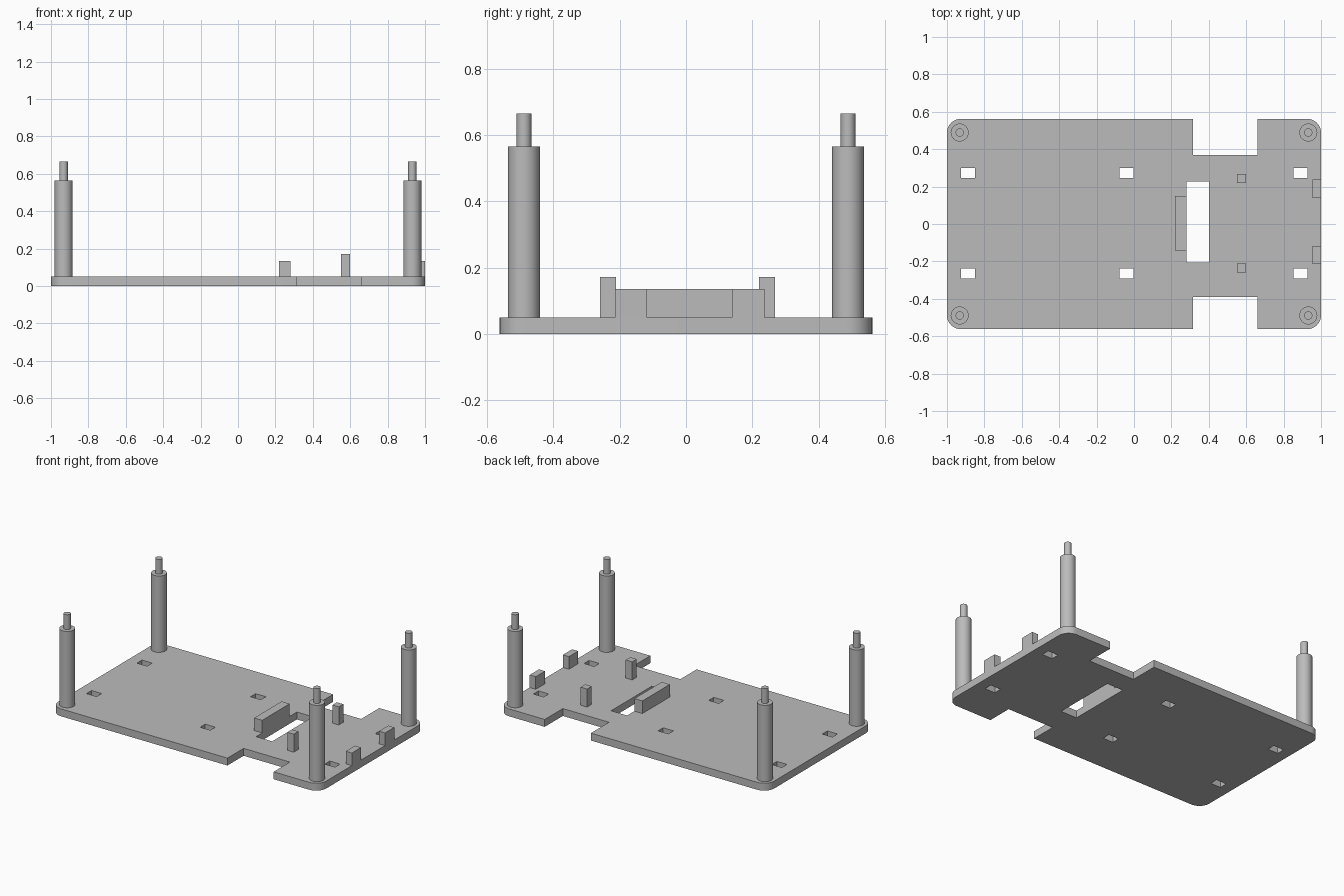
import bpy, bmesh
from math import radians, sin, cos

if "Cube" in bpy.data.objects:
    bpy.data.objects.remove(bpy.data.objects["Cube"])

HALF_X, HALF_Y, THICK = 1.0, 0.5625, 0.05

grey = bpy.data.materials.new("plain grey")
grey.use_nodes = True
colour = (0.5, 0.5, 0.5, 1)
grey.diffuse_color = colour
grey.node_tree.nodes["Principled BSDF"].inputs["Base Color"].default_value = colour


def activate(obj):
    bpy.ops.object.select_all(action="DESELECT")
    obj.select_set(True)
    bpy.context.view_layer.objects.active = obj


def box(name, x0, x1, y0, y1, z1):
    bpy.ops.mesh.primitive_cube_add(
        size=1, location=((x0 + x1) / 2, (y0 + y1) / 2, (THICK + z1) / 2))
    obj = bpy.context.object
    obj.name = name
    obj.scale = (x1 - x0, y1 - y0, z1 - THICK)
    obj.data.materials.append(grey)


def cylinder(name, x, y, radius, z0, z1):
    bpy.ops.mesh.primitive_cylinder_add(
        vertices=40, radius=radius, depth=z1 - z0, location=(x, y, (z0 + z1) / 2))
    obj = bpy.context.object
    obj.name = name
    obj.data.materials.append(grey)
    bpy.ops.object.shade_smooth_by_angle(angle=radians(30))


def corner(sx, sy, start, radius=0.075, steps=10):
    cx, cy = sx * (HALF_X - radius), sy * (HALF_Y - radius)
    angles = [radians(start + 90 * i / steps) for i in range(steps + 1)]
    return [(cx + radius * cos(a), cy + radius * sin(a)) for a in angles]


def rectangle(x0, x1, y0, y1):
    return [(x0, y0), (x0, y1), (x1, y1), (x1, y0)]


# Base plate outline: rounded corners and a notch in each long edge
n0, n1 = 0.315, 0.66
outline = (corner(1, 1, 0)
           + [(n1, HALF_Y), (n1, 0.37), (n0, 0.37), (n0, HALF_Y)]
           + corner(-1, 1, 90) + corner(-1, -1, 180)
           + [(n0, -HALF_Y), (n0, -0.39), (n1, -0.39), (n1, -HALF_Y)]
           + corner(1, -1, 270))

# Cable slot and six strap holes
loops = [outline, rectangle(0.28, 0.4, -0.207, 0.227)]
for x in (-0.888, -0.04, 0.89):
    for y in (0.273, -0.265):
        loops.append(rectangle(x - 0.038, x + 0.038, y - 0.027, y + 0.027))

curve = bpy.data.curves.new("base_plate", "CURVE")
curve.dimensions = "2D"
curve.fill_mode = "BOTH"
curve.extrude = THICK / 2
for loop in loops:
    spline = curve.splines.new("POLY")
    spline.points.add(len(loop) - 1)
    for point, (x, y) in zip(spline.points, loop):
        point.co = (x, y, 0, 1)
    spline.use_cyclic_u = True
plate = bpy.data.objects.new("base_plate", curve)
bpy.context.collection.objects.link(plate)
plate.location.z = THICK / 2
activate(plate)
bpy.ops.object.convert(target="MESH")
plate = bpy.context.object
bm = bmesh.new()
bm.from_mesh(plate.data)
bmesh.ops.remove_doubles(bm, verts=bm.verts, dist=0.0001)
bmesh.ops.recalc_face_normals(bm, faces=bm.faces)
bm.to_mesh(plate.data)
bm.free()
plate.data.materials.clear()
plate.data.materials.append(grey)
bpy.ops.object.shade_smooth_by_angle(angle=radians(30))

# Corner posts with locating pins
for sx, side in ((1, "left"), (-1, "right")):
    for sy, end in ((1, "back"), (-1, "front")):
        x, y = sx * 0.932, sy * 0.489
        cylinder(f"{end}_{side}_post", x, y, 0.048, THICK, 0.565)
        cylinder(f"{end}_{side}_pin", x, y, 0.022, 0.565, 0.665)

# Stop block beside the slot, guide pegs and edge stops
box("slot_stop", 0.22, 0.28, -0.142, 0.15, 0.135)
box("back_guide_peg", 0.55, 0.598, 0.22, 0.268, 0.172)
box("front_guide_peg", 0.55, 0.598, -0.26, -0.212, 0.172)
box("back_edge_stop", 0.955, 1.0, 0.139, 0.237, 0.135)
box("front_edge_stop", 0.955, 1.0, -0.215, -0.117, 0.135)
